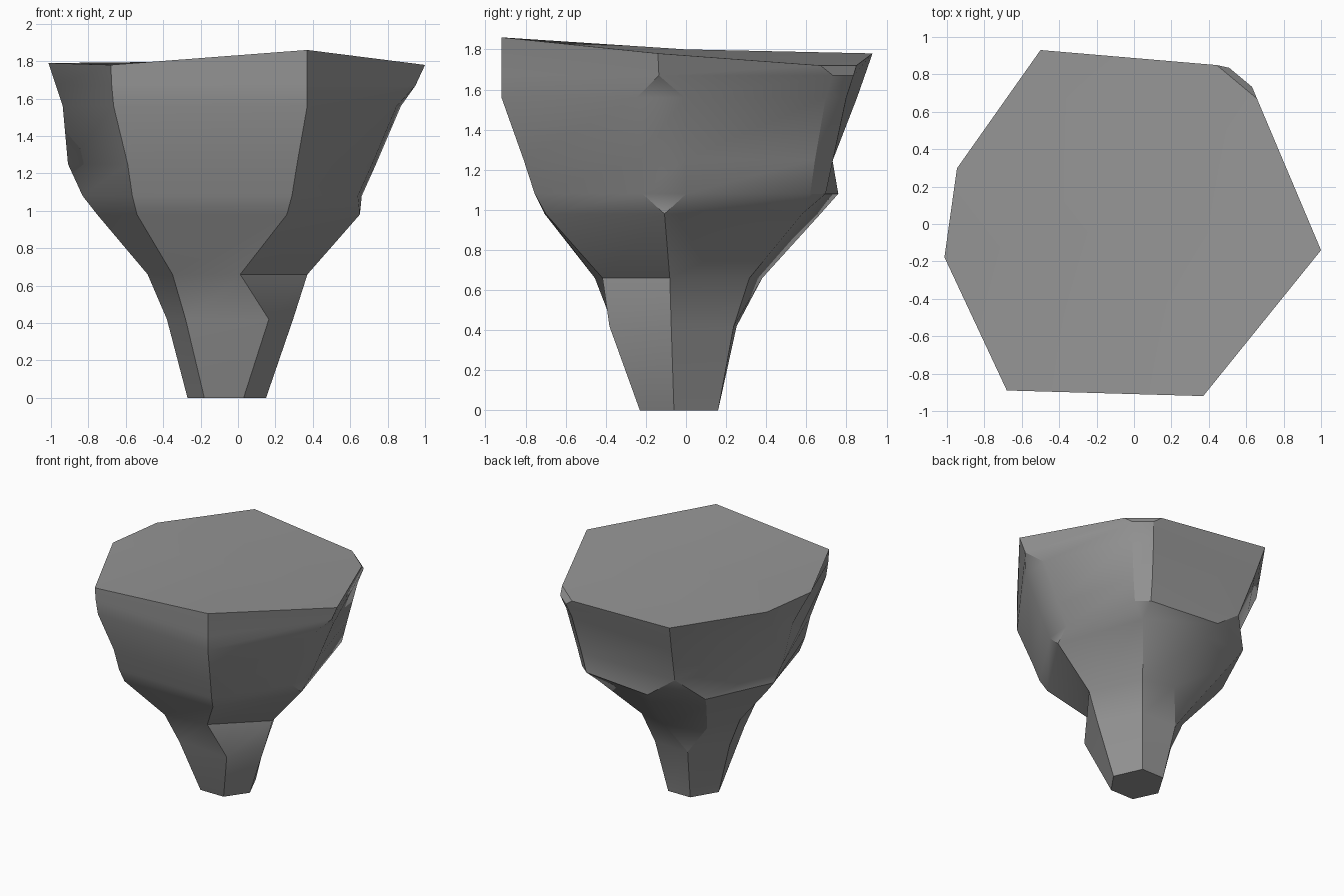
import bpy
import bmesh
import math
from mathutils import Vector

cube = bpy.data.objects.get("Cube")
if cube:
    bpy.data.objects.remove(cube, do_unlink=True)

# One flat stone colour
stone = bpy.data.materials.new("grey_stone")
stone.use_nodes = True
colour = (0.3, 0.3, 0.3, 1)
stone.diffuse_color = colour
stone.node_tree.nodes["Principled BSDF"].inputs["Base Color"].default_value = colour

LEVELS = (0, 0.42, 0.66, 0.98, 1.08, 1.25, 1.56, 1.67)
TOP = len(LEVELS)

# Each corner of the pillar: foot, top, flare outward at every level between them,
# half width of the chamfer at some levels, and sideways shifts at the neck
CORNERS = [
    dict(foot=(-0.18, -0.23), top=(-0.68, -0.89, 1.78),
         flare=(0.2, 0.34, 0.72, 0.77, 0.82, 0.97, 0.99)),
    dict(foot=(0.03, -0.23), top=(0.37, -0.92, 1.86),
         flare=(0.22, 0.27, 0.68, 0.76, 0.84, 1, 1), shift={1: 0.06, 2: -0.11}),
    dict(foot=(0.15, -0.06), top=(1, -0.14, 1.78),
         flare=(0.17, 0.26, 0.59, 0.59, 0.68, 0.835, 0.94),
         chamfer={4: 0.11, 5: 0.11, 6: 0.12}),
    dict(foot=(0.05, 0.16), top=(0.55, 0.76, 1.72),
         flare=(0.13, 0.26, 0.7, 0.83, 0.88, 0.98, 1.04),
         chamfer={4: 0.06, 5: 0.07, 6: 0.08, 7: 0.08, 8: 0.14}),
    dict(foot=(-0.15, 0.16), top=(-0.5, 0.93, 1.78),
         flare=(0.12, 0.2, 0.55, 0.66, 0.74, 0.9, 0.95),
         chamfer={2: 0.16, 3: 0.21, 4: 0.22}),
    dict(foot=(-0.27, -0.04), top=(-0.98, 0.06, 1.79),
         flare=(0.155, 0.3, 0.68, 0.79, 0.9, 0.92, 0.96),
         chamfer={6: 0.1, 7: 0.16, 8: 0.24}),
]


def corner_points(corner, level):
    """The two points of a corner at a level; they coincide where it is not chamfered."""
    foot, top = Vector(corner["foot"]), Vector(corner["top"])
    amount = (0, *corner["flare"], 1)[level]
    height = top.z if level == TOP else LEVELS[level]
    outward = top.xy - foot
    point = foot + outward * amount
    point.x += corner.get("shift", {}).get(level, 0)
    side = Vector((-outward.y, outward.x)).normalized()
    side *= corner.get("chamfer", {}).get(level, 0)
    return [(*(point - side), height), (*(point + side), height)]


# Loft the rings into one pillar
bm = bmesh.new()
rings = [[bm.verts.new(p) for c in CORNERS for p in corner_points(c, level)]
         for level in range(TOP + 1)]
for low, high in zip(rings, rings[1:]):
    for i in range(len(low)):
        j = (i + 1) % len(low)
        bm.faces.new((low[i], low[j], high[j], high[i]))

# Flat underside and slightly uneven crown
bm.faces.new(reversed(rings[0]))
crown = bm.verts.new((0, 0, 1.8))
for i, vert in enumerate(rings[-1]):
    bm.faces.new((vert, rings[-1][(i + 1) % len(rings[-1])], crown))

bmesh.ops.remove_doubles(bm, verts=bm.verts[:], dist=0.0005)
bmesh.ops.recalc_face_normals(bm, faces=bm.faces[:])
mesh = bpy.data.meshes.new("rock_pillar")
bm.to_mesh(mesh)
bm.free()
mesh.materials.append(stone)

pillar = bpy.data.objects.new("rock_pillar", mesh)
bpy.context.collection.objects.link(pillar)
bpy.ops.object.select_all(action="DESELECT")
bpy.context.view_layer.objects.active = pillar
pillar.select_set(True)
bpy.ops.object.shade_smooth_by_angle(angle=math.radians(30))
